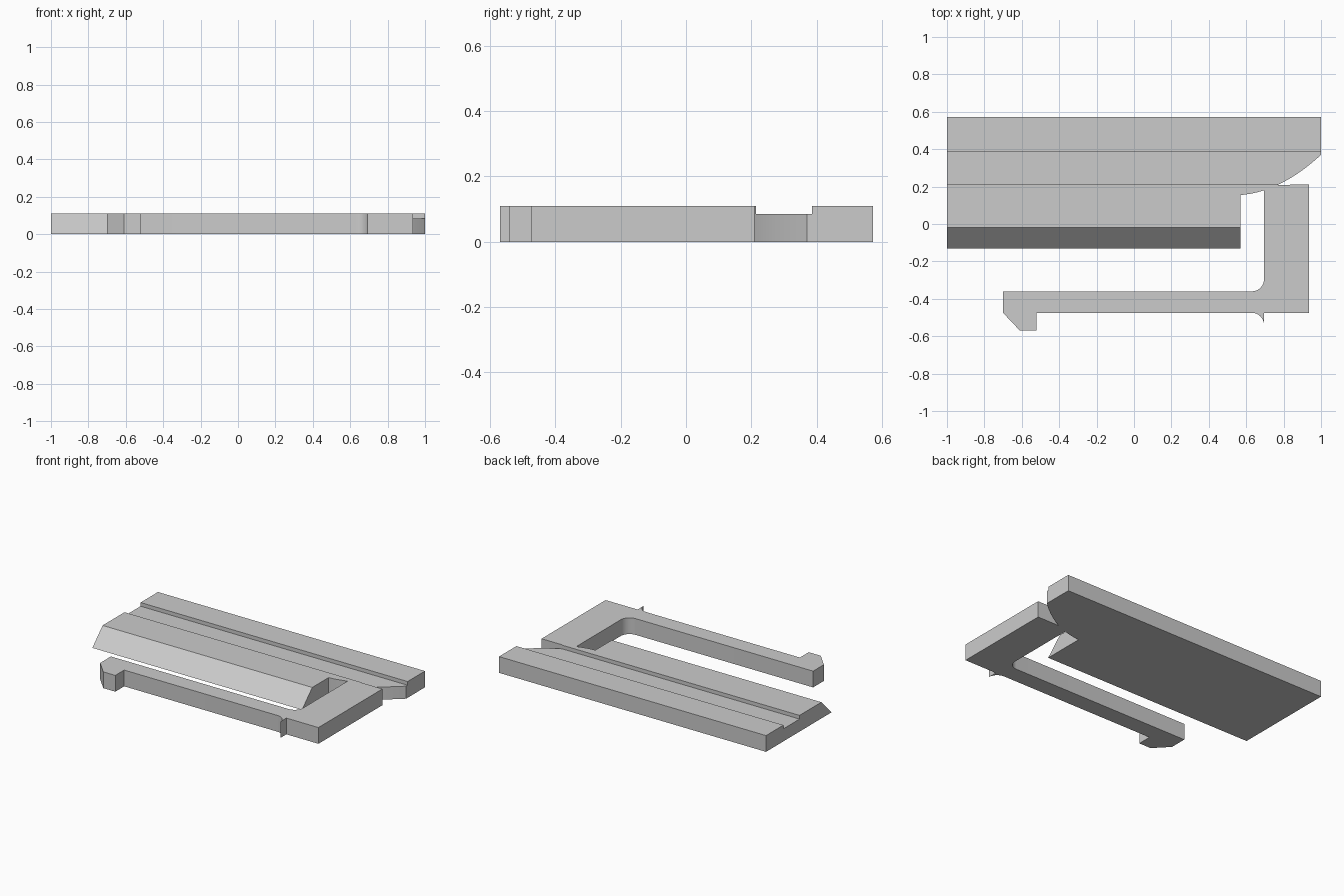
import bpy, bmesh
from math import cos, sin, radians

cube = bpy.data.objects.get("Cube")
if cube:
    bpy.data.objects.remove(cube, do_unlink=True)

THICK = 0.11

grey = bpy.data.materials.new("plain grey")
grey.use_nodes = True
colour = (0.6, 0.6, 0.6, 1)
grey.diffuse_color = colour
grey.node_tree.nodes["Principled BSDF"].inputs["Base Color"].default_value = colour


def prism(name, points, offset):
    """Extrude a closed 3D polygon by an offset."""
    bm = bmesh.new()
    face = bm.faces.new([bm.verts.new(p) for p in points])
    top = bmesh.ops.extrude_face_region(bm, geom=[face], use_keep_orig=True)["geom"]
    bmesh.ops.translate(bm, vec=offset, verts=[v for v in top if isinstance(v, bmesh.types.BMVert)])
    bmesh.ops.recalc_face_normals(bm, faces=bm.faces)
    mesh = bpy.data.meshes.new(name)
    bm.to_mesh(mesh)
    bm.free()
    mesh.materials.append(grey)
    obj = bpy.data.objects.new(name, mesh)
    bpy.context.collection.objects.link(obj)
    return obj


def fillet(cx, cy, r, start, end, steps=10):
    angles = [radians(start + (end - start) * i / steps) for i in range(steps + 1)]
    return [(cx + r * cos(a), cy + r * sin(a)) for a in angles]


def sweep(x0, x1, steps):
    """Curved lower edge of the plate's end."""
    xs = [x0 + (x1 - x0) * i / steps for i in range(steps + 1)]
    return [(x, 0.155 + 0.077 * (x - 0.57) + 0.984 * (x - 0.57) ** 2) for x in xs]


# Outline of the plate and its hooked spring arm
outline = [(-1, -0.13), (0.57, -0.13)]
outline += sweep(0.57, 0.695, 6)
outline += fillet(0.63, -0.295, 0.065, 0, -90)
outline += [(-0.70, -0.36), (-0.70, -0.475), (-0.61, -0.57), (-0.52, -0.57), (-0.52, -0.475)]
outline += fillet(0.63, -0.54, 0.065, 90, 0)
outline += [(0.695, -0.475), (0.935, -0.475), (0.935, 0.21)]
outline += sweep(0.77, 1.0, 12)
outline += [(1, 0.572), (-1, 0.572)]
plate = prism("plate_with_spring_arm", [(x, y, 0) for x, y in outline], (0, 0, THICK))

# Long groove in the top, and the bevel along the front edge
groove = [(0.214, 0.085), (0.386, 0.085), (0.386, 0.2), (0.214, 0.2)]
bevel = [(-0.13, 0), (0.07, 0.2), (-0.2, 0.2), (-0.2, 0)]
for name, section, length in (("groove_cutter", groove, 2.2), ("bevel_cutter", bevel, 1.73)):
    cutter = prism(name, [(-1.1, y, z) for y, z in section], (length, 0, 0))
    cutter.hide_render = True
    mod = plate.modifiers.new(name, "BOOLEAN")
    mod.operation = "DIFFERENCE"
    mod.solver = "EXACT"
    mod.object = cutter
    bpy.context.view_layer.objects.active = plate
    bpy.ops.object.modifier_apply(modifier=mod.name)
    bpy.data.objects.remove(cutter, do_unlink=True)

# Smooth fillets with sharp edges kept
bpy.ops.object.select_all(action="DESELECT")
plate.select_set(True)
bpy.context.view_layer.objects.active = plate
bpy.ops.object.shade_smooth_by_angle(angle=radians(25))
